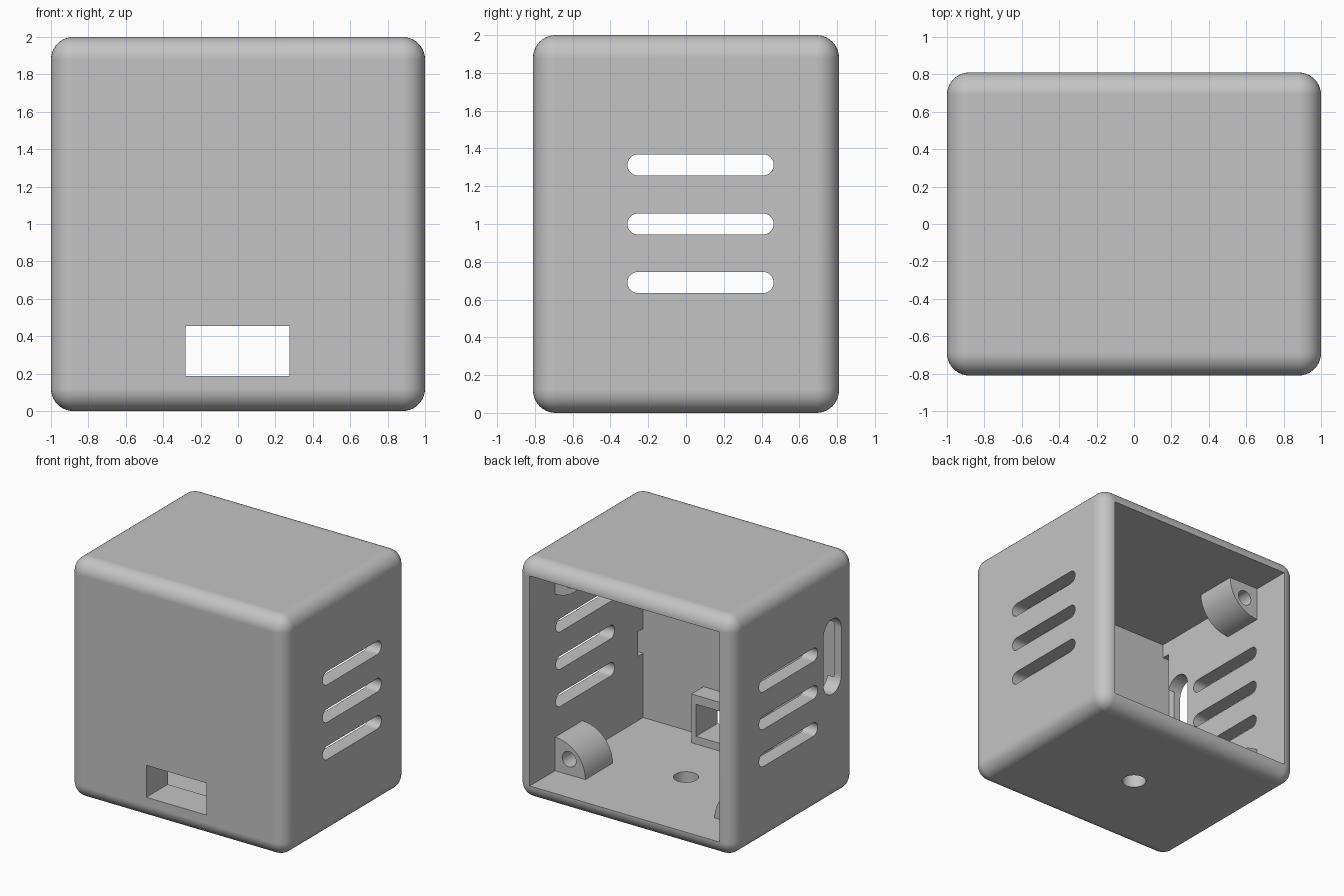
import bpy, bmesh, math
from mathutils import Vector

if "Cube" in bpy.data.objects:
    bpy.data.objects.remove(bpy.data.objects["Cube"], do_unlink=True)

HX, HY, H = 1.0, 0.81, 2.0      # half width, half depth, height
WALL, ROUND = 0.123, 0.12
IN_X, IN_FRONT = HX - WALL, -HY + WALL

grey = bpy.data.materials.new("light grey plastic")
grey.use_nodes = True
grey.diffuse_color = (0.55, 0.55, 0.55, 1)
grey.node_tree.nodes["Principled BSDF"].inputs["Base Color"].default_value = (0.55, 0.55, 0.55, 1)


def make_object(name, bm):
    bmesh.ops.recalc_face_normals(bm, faces=bm.faces)
    mesh = bpy.data.meshes.new(name)
    bm.to_mesh(mesh)
    bm.free()
    mesh.materials.append(grey)
    obj = bpy.data.objects.new(name, mesh)
    bpy.context.collection.objects.link(obj)
    return obj


def box(name, x, y, z):
    """Box from (low, high) pairs."""
    bm = bmesh.new()
    bmesh.ops.create_cube(bm, size=1)
    for v in bm.verts:
        v.co = [(lo + hi) / 2 + c * (hi - lo) for c, (lo, hi) in zip(v.co, (x, y, z))]
    return make_object(name, bm)


def prism(name, profile, axis, lo, hi):
    """Extrude a 2D profile along an axis; the profile uses the other two axes in order."""
    bm = bmesh.new()
    verts = []
    for a, b in profile:
        co = [a, b]
        co.insert(axis, lo)
        verts.append(bm.verts.new(co))
    face = bm.faces.new(verts)
    ext = bmesh.ops.extrude_face_region(bm, geom=[face])["geom"]
    move = Vector((0, 0, 0))
    move[axis] = hi - lo
    bmesh.ops.translate(bm, vec=move, verts=[v for v in ext if isinstance(v, bmesh.types.BMVert)])
    return make_object(name, bm)


def arc(cx, cy, r, start, end, n):
    return [(cx + r * math.cos(math.radians(start + (end - start) * i / n)),
             cy + r * math.sin(math.radians(start + (end - start) * i / n))) for i in range(n + 1)]


def circle(cx, cy, r):
    return arc(cx, cy, r, 0, 360, 40)[:-1]


def activate(obj):
    bpy.ops.object.select_all(action="DESELECT")
    obj.select_set(True)
    bpy.context.view_layer.objects.active = obj


def cut(obj, cutters):
    activate(obj)
    for cutter in cutters:
        mod = obj.modifiers.new("cut", "BOOLEAN")
        mod.operation, mod.solver, mod.object = "DIFFERENCE", "EXACT", cutter
        bpy.ops.object.modifier_apply(modifier=mod.name)
        bpy.data.objects.remove(cutter, do_unlink=True)


def finish(obj):
    activate(obj)
    bpy.ops.object.shade_smooth_by_angle(angle=math.radians(30))
    mod = obj.modifiers.new("flat face normals", "WEIGHTED_NORMAL")
    mod.keep_sharp = True


# Rounded outer shell
shell = box("case_shell", (-HX, HX), (-HY, HY), (0, H))
activate(shell)
bevel = shell.modifiers.new("rounding", "BEVEL")
bevel.width, bevel.segments = ROUND, 10
bpy.ops.object.modifier_apply(modifier=bevel.name)

# Cavity open at the back, socket window, cable hole in the floor
window_x, window_z = (-0.28, 0.275), (0.188, 0.455)
cutters = [
    box("cavity", (-IN_X, IN_X), (IN_FRONT, 1), (WALL, H - WALL)),
    box("window", window_x, (-1, -0.6), window_z),
    prism("cable_hole", circle(0, 0, 0.095), 2, -0.1, 0.2),
]

# Three vents through both side walls
for z in (0.69, 1.0, 1.313):
    r = 0.056
    vent = arc(0.464 - r, z, r, -90, 90, 16) + arc(-0.31 + r, z, r, 90, 270, 16)
    cutters.append(prism("vent", vent, 0, -1.2, 1.2))

# Upright switch slot in the right-hand wall
y, z, r, half = -0.504, 1.204, 0.118, 0.196
slot = arc(y, z + half, r, 0, 180, 20) + arc(y, z - half, r, 180, 360, 20)
cutters.append(prism("switch_slot", slot, 0, -1.2, -0.8))

# Shallow grooves in the side walls beside the front wall
groove_y = (IN_FRONT, IN_FRONT + 0.07)
cutters.append(box("left_groove", (0.8, IN_X + 0.06), groove_y, (0.66, 0.865)))
cutters.append(box("right_groove", (-IN_X - 0.06, -0.8), groove_y, (0.66, 1.76)))
cut(shell, cutters)
finish(shell)

# Socket housing behind the window, standing on the floor
housing = box("socket_housing", (-0.325, 0.32), (IN_FRONT - 0.01, -0.527), (WALL - 0.01, 0.53))
cut(housing, [box("housing_window", window_x, (-1, -0.4), window_z)])
finish(housing)

# Quarter-round screw bosses in the four corners
for side, sx in (("left", 1), ("right", -1)):
    for level, sz in (("lower", 1), ("upper", -1)):
        cx, cz = sx * IN_X, WALL if sz > 0 else H - WALL
        inset = 0.01
        quarter = arc(0, 0, 0.28, 0, 90, 20)
        quarter = ([(-inset, -inset), (0.28, -inset)] + quarter + [(-inset, 0.28)])
        boss = prism(f"{level}_{side}_screw_boss",
                     [(cx - sx * a, cz + sz * b) for a, b in quarter], 1, 0.115, 0.476)
        cut(boss, [prism("screw_hole", circle(cx - sx * 0.13, cz + sz * 0.13, 0.064), 1, 0.17, 0.6)])
        finish(boss)
